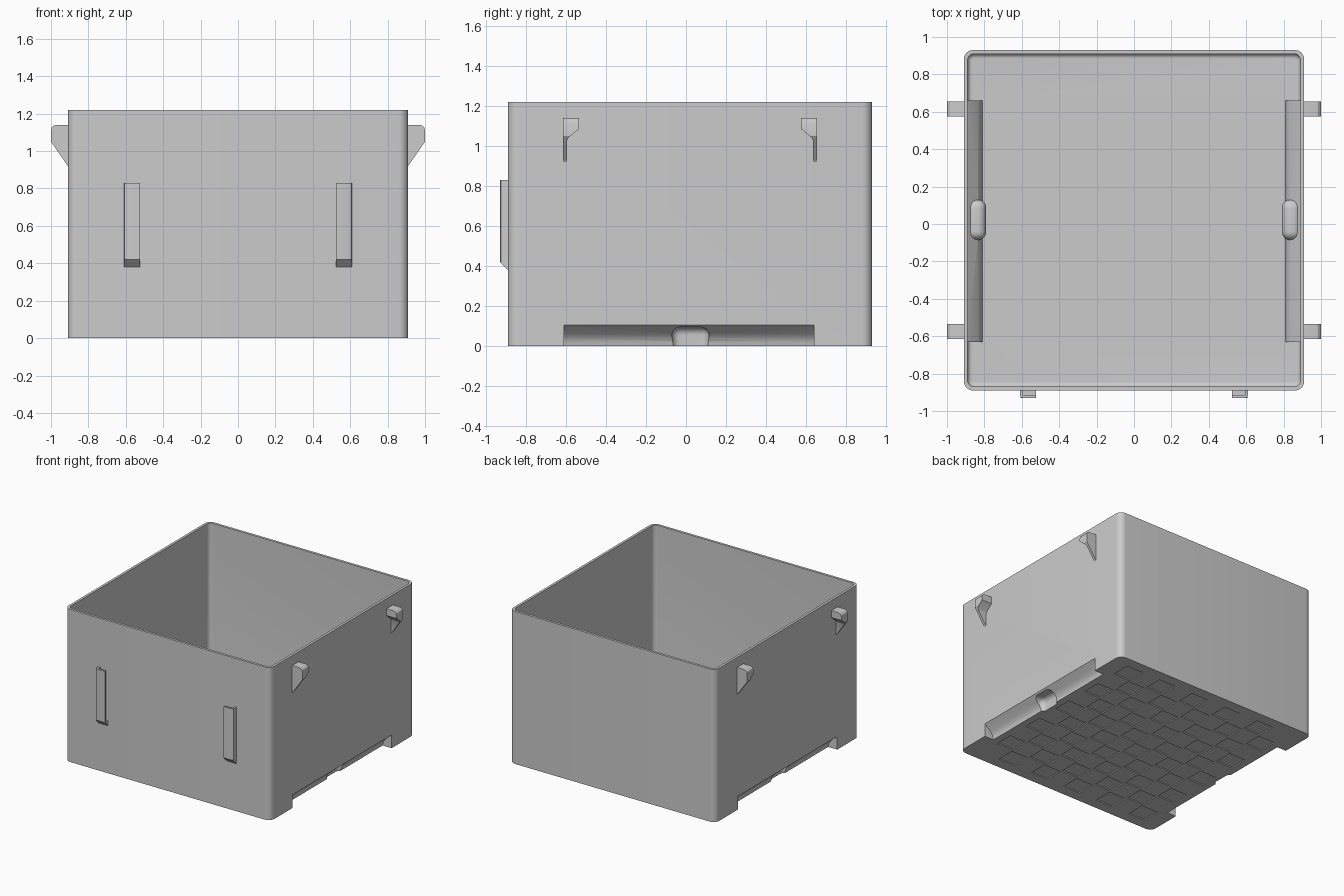
import bpy
import bmesh
from mathutils import Matrix

cube = bpy.data.objects.get("Cube")
if cube:
    bpy.data.objects.remove(cube, do_unlink=True)

# The one material
grey = bpy.data.materials.new("light grey plastic")
grey.use_nodes = True
COLOUR = (0.6, 0.6, 0.6, 1)
grey.diffuse_color = COLOUR
grey.node_tree.nodes["Principled BSDF"].inputs["Base Color"].default_value = COLOUR


def finish(name, bm):
    bmesh.ops.recalc_face_normals(bm, faces=bm.faces)
    mesh = bpy.data.meshes.new(name)
    bm.to_mesh(mesh)
    bm.free()
    mesh.materials.append(grey)
    obj = bpy.data.objects.new(name, mesh)
    bpy.context.collection.objects.link(obj)
    return obj


def add_box(bm, lo, hi):
    size = [b - a for a, b in zip(lo, hi)]
    mid = [(a + b) / 2 for a, b in zip(lo, hi)]
    mat = Matrix.Translation(mid) @ Matrix.Diagonal((*size, 1))
    bmesh.ops.create_cube(bm, size=1, matrix=mat)


def box(name, lo, hi, upright=0, lower=0, every=0):
    """Box with optional rounding of upright, lower or all edges."""
    bm = bmesh.new()
    add_box(bm, lo, hi)

    def bevel(edges, radius):
        bmesh.ops.bevel(bm, geom=edges, offset=radius, segments=8,
                        profile=0.5, affect='EDGES')
    if upright:
        bevel([e for e in bm.edges
               if abs(e.verts[0].co.z - e.verts[1].co.z) > 0.001], upright)
    if lower:
        bevel([e for e in bm.edges
               if all(abs(v.co.z - lo[2]) < 0.001 for v in e.verts)], lower)
    if every:
        bevel(bm.edges[:], every)
    return finish(name, bm)


def prism(name, points, axis, start, end):
    """Extrude a 2D outline along an axis; the points use the other two axes."""
    def place(p, d):
        co = list(p)
        co.insert("xyz".index(axis), d)
        return co
    bm = bmesh.new()
    face = bm.faces.new([bm.verts.new(place(p, start)) for p in points])
    geom = bmesh.ops.extrude_face_region(bm, geom=[face])["geom"]
    step = place((0, 0), end - start)
    bmesh.ops.translate(bm, vec=step,
                        verts=[g for g in geom if isinstance(g, bmesh.types.BMVert)])
    return finish(name, bm)


def combine(obj, other, operation):
    mod = obj.modifiers.new(operation, 'BOOLEAN')
    mod.operation = operation
    mod.solver = 'EXACT'
    mod.object = other
    bpy.context.view_layer.objects.active = obj
    bpy.ops.object.modifier_apply(modifier=mod.name)
    bpy.data.objects.remove(other, do_unlink=True)


def smooth(obj):
    bpy.ops.object.select_all(action='DESELECT')
    obj.select_set(True)
    bpy.context.view_layer.objects.active = obj
    bpy.ops.object.shade_smooth_by_angle(angle=0.5)


# Open bin with rounded corners and a filleted floor
body = box("bin_body", (-0.91, -0.89, 0), (0.91, 0.93, 1.22), upright=0.05)
combine(body, box("cavity", (-0.89, -0.87, 0.03), (0.89, 0.91, 1.5),
                  upright=0.035, lower=0.025), 'DIFFERENCE')

# Hand grip recess along the foot of each side, with its raised inner liner
LINER = [(0.9, 0.005), (0.81, 0.005), (0.81, 0.03), (0.818, 0.06),
         (0.835, 0.085), (0.9, 0.14)]
RECESS = [(1, -0.1), (0.83, -0.1), (0.83, 0.0), (0.834, 0.025),
          (0.845, 0.045), (0.86, 0.062), (0.91, 0.105), (1, 0.105)]


def mirrored(points, side):
    return [(side * x, z) for x, z in points]


def span(side, a, b):
    return sorted((side * a, side * b))


for side in (-1, 1):
    combine(body, prism("liner", [(x, z) for x, z in mirrored(LINER, side)],
                        'y', -0.63, 0.66), 'UNION')
    x0, x1 = span(side, 0.79, 0.895)
    combine(body, box("bulge", (x0, -0.085, 0.005), (x1, 0.13, 0.125),
                      every=0.045), 'UNION')
for side in (-1, 1):
    combine(body, prism("recess", mirrored(RECESS, side), 'y', -0.61, 0.64),
            'DIFFERENCE')
    x0, x1 = span(side, 0.81, 0.95)
    combine(body, box("scoop", (x0, -0.07, -0.1), (x1, 0.115, 0.095),
                      every=0.04), 'DIFFERENCE')

# Shallow checkered tread under the floor
CELLS, CELL = 10, 0.155
bm = bmesh.new()
for i in range(CELLS):
    for j in range(CELLS):
        if (i + j) % 2 == 0:
            x = (i - CELLS / 2 + 0.5) * CELL
            y = (j - CELLS / 2 + 0.5) * CELL * 1.07 + 0.02
            r = CELL * 0.48
            add_box(bm, (x - r, y - r, -0.05), (x + r, y + r, 0.008))
combine(body, finish("tread", bm), 'DIFFERENCE')
smooth(body)

# Hooks near the top of both sides: a cap with a thin web on the outer edge
HOOK_SIDE = [(0.9, 1.14), (0.97, 1.14), (0.985, 1.136), (0.996, 1.125),
             (1, 1.11), (1, 1.05), (0.91, 0.92), (0.9, 0.92)]
HOOK_FACE = [(0.635, 1.2), (0.635, 0.9), (0.615, 0.9), (0.615, 1.025),
             (0.608, 1.04), (0.555, 1.085), (0.555, 1.2)]
MIDDLE = 0.02
for side, side_name in ((1, "left"), (-1, "right")):
    for end, end_name in ((-1, "front"), (1, "rear")):
        y0, y1 = sorted((MIDDLE + end * 0.5, MIDDLE + end * 0.7))
        hook = prism(f"{end_name}_{side_name}_hook", mirrored(HOOK_SIDE, side),
                     'y', y0, y1)
        outline = [(MIDDLE + end * y, z) for y, z in HOOK_FACE]
        x0, x1 = span(side, 0.8, 1.1)
        combine(hook, prism("hook_outline", outline, 'x', x0, x1), 'INTERSECT')
        smooth(hook)

# Label rails on the front: rounded outer wall, inward lip and a closed foot
RAIL = [(0.61, -0.88), (0.61, -0.915), (0.606, -0.925), (0.595, -0.93),
        (0.525, -0.93), (0.525, -0.916), (0.594, -0.916), (0.594, -0.88)]
FOOT = [(-0.88, 0.37), (-0.89, 0.38), (-0.93, 0.42), (-0.88, 0.42)]
SLOPE = [(-0.88, 0.37), (-0.89, 0.38), (-0.93, 0.42), (-0.95, 0.44),
         (-0.95, 0.3), (-0.88, 0.3)]
for side, side_name in ((1, "left"), (-1, "right")):
    rail = prism(f"{side_name}_label_rail", mirrored(RAIL, side), 'z', 0.38, 0.83)
    x0, x1 = span(side, 0.525, 0.608)
    combine(rail, prism("foot", FOOT, 'x', x0, x1), 'UNION')
    combine(rail, prism("slope", SLOPE, 'x', x0 - 0.1, x1 + 0.1), 'DIFFERENCE')
    smooth(rail)
